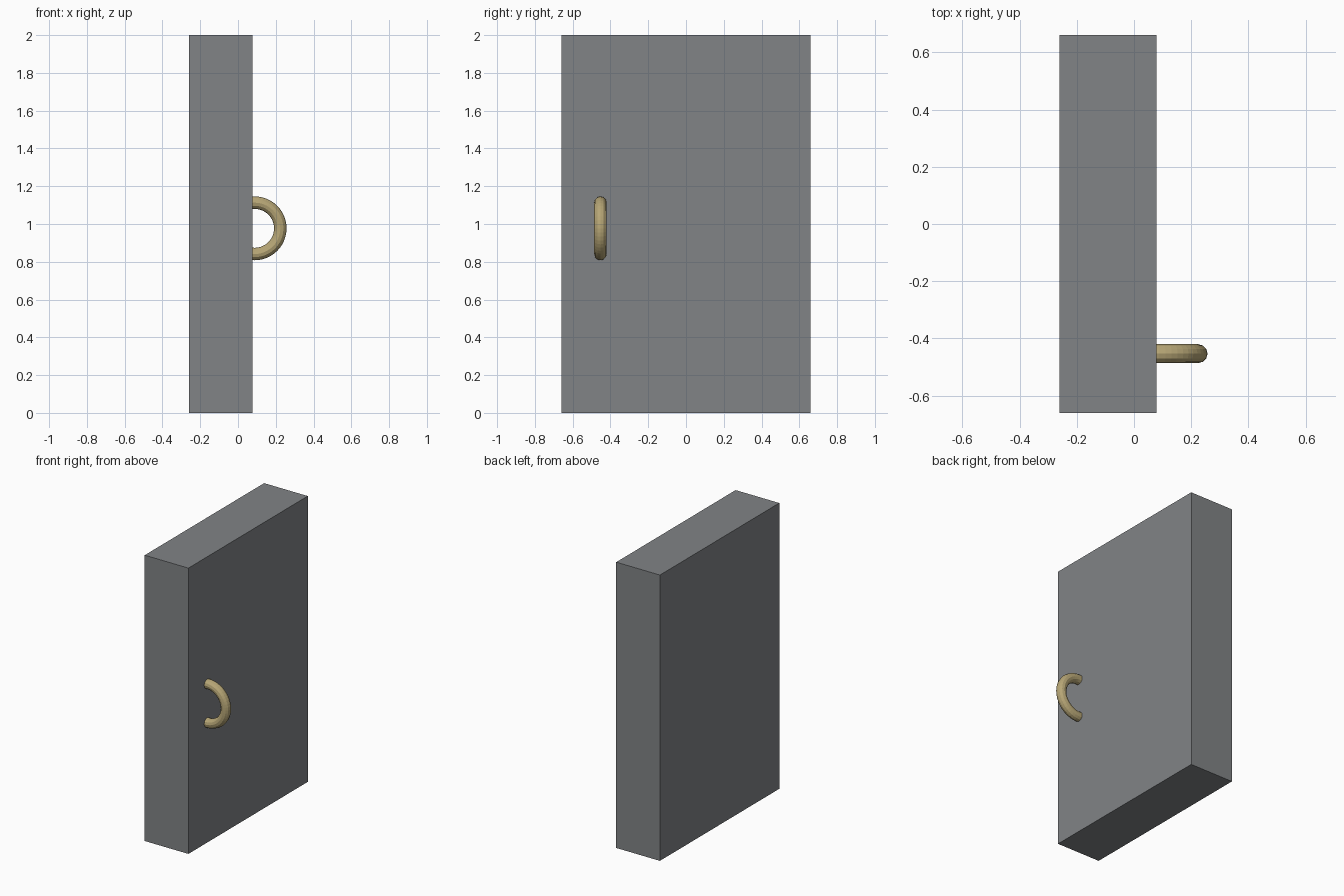
import bpy, bmesh, math

if "Cube" in bpy.data.objects:
    bpy.data.objects.remove(bpy.data.objects["Cube"])


def material(name, rgb):
    m = bpy.data.materials.new(name)
    m.diffuse_color = (*rgb, 1.0)
    m.use_nodes = True
    m.node_tree.nodes["Principled BSDF"].inputs["Base Color"].default_value = m.diffuse_color
    return m


def add_object(name, bm, mat):
    bmesh.ops.recalc_face_normals(bm, faces=bm.faces[:])
    me = bpy.data.meshes.new(name)
    bm.to_mesh(me)
    bm.free()
    me.materials.append(mat)
    ob = bpy.data.objects.new(name, me)
    bpy.context.collection.objects.link(ob)
    return ob


grey = material("door grey", (0.22, 0.23, 0.24))
brass = material("handle brass", (0.47, 0.38, 0.18))

# Door slab
X0, X1, HALF_Y, HEIGHT = -0.26, 0.078, 0.66, 2.0
bm = bmesh.new()
bmesh.ops.create_cube(bm, size=1)
bmesh.ops.scale(bm, vec=(X1 - X0, HALF_Y * 2, HEIGHT), verts=bm.verts)
bmesh.ops.translate(bm, vec=((X0 + X1) / 2, 0, HEIGHT / 2), verts=bm.verts)
add_object("door_slab", bm, grey)

# Handle: ring half standing out of the door, ends sunk slightly into the slab
CX, CY, CZ = 0.088, -0.453, 0.977
MAJOR, MINOR, SEGMENTS, SIDES, EXTRA = 0.136, 0.033, 24, 12, 2
bm = bmesh.new()
rings = []
for i in range(-EXTRA, SEGMENTS + EXTRA + 1):
    a = -math.pi / 2 + math.pi * i / SEGMENTS
    ring = []
    for j in range(SIDES):
        b = 2 * math.pi * j / SIDES
        r = MAJOR + MINOR * math.cos(b)
        ring.append(bm.verts.new((CX + r * math.cos(a),
                                  CY + MINOR * math.sin(b),
                                  CZ + r * math.sin(a))))
    rings.append(ring)
for r0, r1 in zip(rings, rings[1:]):
    for j in range(SIDES):
        k = (j + 1) % SIDES
        bm.faces.new((r0[j], r0[k], r1[k], r1[j]))
bm.faces.new(rings[0])
bm.faces.new(rings[-1])
add_object("door_handle", bm, brass)
